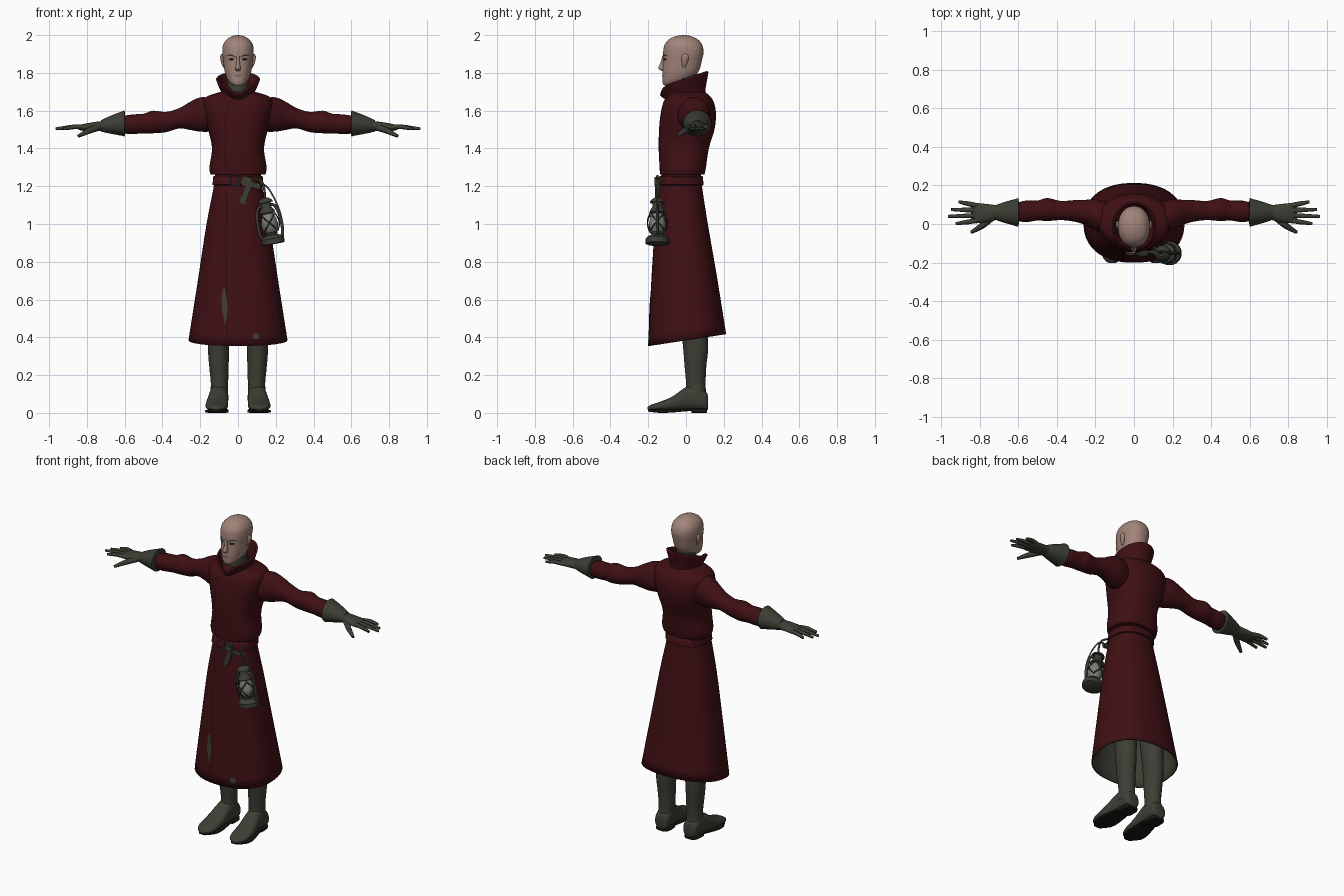
import bpy, bmesh, math
from mathutils import Vector
from mathutils.bvhtree import BVHTree

if "Cube" in bpy.data.objects:
    bpy.data.objects.remove(bpy.data.objects["Cube"])


def material(name, r, g, b):
    m = bpy.data.materials.new(name)
    m.use_nodes = True
    m.diffuse_color = (r, g, b, 1)
    bsdf = m.node_tree.nodes["Principled BSDF"]
    bsdf.inputs["Base Color"].default_value = (r, g, b, 1)
    bsdf.inputs["Roughness"].default_value = 0.8
    return m


RED = material("dark red cloth", .05, .005, .007)
SEAM = material("seam shadow", .02, .002, .003)
GREEN = material("grey green leather", .046, .048, .034)
HAIR = material("dark hair", .036, .038, .028)
SKIN = material("skin", .36, .23, .19)
LIP = material("lips", .22, .12, .10)
BLACK = material("black", .008, .008, .007)
METAL = material("dull metal", .10, .10, .09)
GLASS = material("lantern glass", .20, .20, .185)


def finish(ob, mats, mirror=False, thick=0, angle=50):
    ob.data.materials.clear()
    for m in mats:
        ob.data.materials.append(m)
    if thick:
        s = ob.modifiers.new("thickness", "SOLIDIFY")
        s.thickness, s.offset, s.material_offset = thick, -1, len(mats) - 1
    if mirror:
        ob.modifiers.new("mirror", "MIRROR")
    bpy.ops.object.select_all(action="DESELECT")
    ob.select_set(True)
    bpy.context.view_layer.objects.active = ob
    bpy.ops.object.shade_smooth_by_angle(angle=math.radians(angle))
    return ob


def from_bmesh(name, bm):
    me = bpy.data.meshes.new(name)
    bm.to_mesh(me)
    bm.free()
    ob = bpy.data.objects.new(name, me)
    bpy.context.collection.objects.link(ob)
    return ob


def spline(rows, steps):
    """Catmull-Rom through the rows."""
    out = []
    for i in range(len(rows) - 1):
        quad = [rows[max(0, i - 1)], rows[i], rows[i + 1], rows[min(len(rows) - 1, i + 2)]]
        for k in range(steps):
            t = k / steps
            out.append([b + .5 * t * (c - a + t * (2 * a - 5 * b + 4 * c - d + t * (3 * (b - c) + d - a)))
                        for a, b, c, d in zip(*quad)])
    return out + [list(rows[-1])]


def loft(name, rings, mats, axis="z", p=2, seg=32, steps=4, caps=True, rule=None, warp=None, **kw):
    """Rings are (position on axis, centre a, centre b, radius a, radius b)."""
    bm = bmesh.new()
    loops = []
    for pos, a, b, ra, rb in spline(rings, steps):
        loop = []
        for i in range(seg):
            c, s = (f(2 * math.pi * (i + .5) / seg) for f in (math.cos, math.sin))
            u = a + ra * math.copysign(abs(c) ** (2 / p), c)
            v = b + rb * math.copysign(abs(s) ** (2 / p), s)
            co = Vector({"z": (u, v, pos), "x": (pos, u, v), "y": (u, pos, v)}[axis])
            loop.append(bm.verts.new(warp(co) if warp else co))
        loops.append(loop)
    for l0, l1 in zip(loops, loops[1:]):
        for i in range(seg):
            j = (i + 1) % seg
            bm.faces.new((l0[i], l0[j], l1[j], l1[i]))
    if caps:
        bm.faces.new(loops[0])
        bm.faces.new(loops[-1])
        bmesh.ops.recalc_face_normals(bm, faces=bm.faces)
    elif rings[0][0] > rings[-1][0]:
        bmesh.ops.reverse_faces(bm, faces=bm.faces)
    if rule:
        for f in bm.faces:
            f.material_index = rule(f.calc_center_median())
    return finish(from_bmesh(name, bm), mats, **kw)


def tube(name, pts, mat, radius=.004, radii=None, cyclic=False, **kw):
    cu = bpy.data.curves.new(name, "CURVE")
    cu.dimensions, cu.bevel_depth, cu.bevel_resolution, cu.use_fill_caps = "3D", radius, 2, True
    sp = cu.splines.new("POLY")
    rows = [tuple(q) + (r,) for q, r in zip(pts, radii or [1] * len(pts))]
    rows = rows if cyclic else spline(rows, 3)
    sp.points.add(len(rows) - 1)
    for q, row in zip(sp.points, rows):
        q.co, q.radius = (*row[:3], 1), row[3]
    sp.use_cyclic_u = cyclic
    ob = bpy.data.objects.new(name, cu)
    bpy.context.collection.objects.link(ob)
    bpy.ops.object.select_all(action="DESELECT")
    ob.select_set(True)
    bpy.context.view_layer.objects.active = ob
    bpy.ops.object.convert(target="MESH")
    return finish(bpy.context.object, [mat], **kw)


def plate(name, target, edge_a, edge_b, mat, lift=.003, n=12, **kw):
    """Thin strip between two xz lines, pressed onto the front of the target."""
    bm0 = bmesh.new()
    bm0.from_mesh(target.data)
    tree = BVHTree.FromBMesh(bm0)
    bm = bmesh.new()
    rows = []
    for (xa, za), (xb, zb) in zip(spline(edge_a, n), spline(edge_b, n)):
        row = []
        for k in range(4):
            x, z = xa + (xb - xa) * k / 3, za + (zb - za) * k / 3
            hit = tree.ray_cast(Vector((x, -2, z)), Vector((0, 1, 0)))[0]
            row.append(bm.verts.new((x, (hit.y if hit else -.1) - lift, z)))
        rows.append(row)
    for r0, r1 in zip(rows, rows[1:]):
        for k in range(3):
            bm.faces.new((r0[k], r0[k + 1], r1[k + 1], r1[k]))
    bm0.free()
    bmesh.ops.recalc_face_normals(bm, faces=bm.faces)
    return finish(from_bmesh(name, bm), [mat], **kw)


def box(name, loc, size, mat, rot=(0, 0, 0)):
    bm = bmesh.new()
    bmesh.ops.create_cube(bm, size=1)
    bmesh.ops.scale(bm, vec=size, verts=bm.verts)
    bmesh.ops.bevel(bm, geom=bm.edges[:], offset=min(size) * .25, segments=2, affect="EDGES")
    ob = finish(from_bmesh(name, bm), [mat])
    ob.location, ob.rotation_euler = loc, rot
    return ob


# Coat skirt with green lining and a hem that drops at the front
def hem(co):
    return co + Vector((0, 0, .15 * co.y * (1.265 - co.z) / .88))


skirt = loft("coat_skirt", [(.385, 0, .006, .262, .207), (.7, 0, -.01, .213, .175), (1, 0, -.025, .167, .14),
             (1.19, 0, -.031, .13, .117), (1.265, 0, -.025, .122, .104)], [RED, GREEN], p=2.3, seg=48,
             caps=False, warp=hem, thick=.008)
plate("skirt_front_seam", skirt, [(-.062, 1.18), (-.066, .8), (-.06, .37)], [(-.057, 1.18), (-.061, .8), (-.055, .37)], SEAM)
plate("skirt_tear", skirt, [(-.078, .66), (-.088, .57), (-.068, .47)], [(-.07, .66), (-.056, .57), (-.064, .47)], GREEN, .005)
plate("hem_patch", skirt, [(.08, .42), (.08, .39)], [(.112, .42), (.112, .39)], GREEN)

# Coat bodice with worn underarm panels
def underarm(c):
    return int(abs(c.x) > .12 and 1.45 < c.z < 1.56 and c.y < .06)


bodice = loft("coat_bodice", [(1.262, 0, -.02, .145, .118), (1.3, 0, -.017, .152, .123), (1.4, 0, -.012, .138, .133),
              (1.5, 0, .004, .158, .147), (1.58, 0, .012, .178, .147), (1.64, 0, .014, .185, .135),
              (1.675, 0, .014, .165, .115), (1.7, 0, .01, .09, .09)], [RED, GREEN], p=2.3, seg=48, rule=underarm)
plate("bodice_seam", bodice, [(-.066, 1.28), (-.07, 1.5), (-.06, 1.62), (-.01, 1.68)],
      [(-.061, 1.28), (-.065, 1.5), (-.055, 1.62), (-.005, 1.68)], SEAM)


# Standing collar, high at the back and notched at the front
def collar_shape(co):
    t = max(0, (co.z - 1.64) / .125)
    notch = max(0, 1 - abs(co.x) / .065) * .05 if co.y < 0 else 0
    return co + Vector((0, 0, t * (.32 * co.y - notch)))


loft("coat_collar", [(1.63, 0, 0, .1, .115), (1.69, 0, -.004, .088, .108), (1.735, 0, -.008, .104, .12),
     (1.768, 0, -.009, .116, .129)], [RED], caps=False, warp=collar_shape, thick=.012)

# Sleeves
loft("sleeves", [(.1, .02, 1.575, .085, .085), (.19, .045, 1.58, .082, .092), (.25, .06, 1.573, .066, .076),
     (.31, .068, 1.56, .056, .054), (.38, .07, 1.54, .05, .054), (.45, .075, 1.54, .06, .06),
     (.5, .07, 1.532, .052, .052), (.56, .066, 1.528, .056, .052), (.62, .062, 1.525, .045, .045)],
     [RED, GREEN], axis="x", rule=lambda c: int(c.x < .24 and c.z < 1.555 and c.y < .07), mirror=True)

# Gloves: flared cuff, palm and fingers
loft("glove_cuffs", [(.598, .06, 1.532, .05, .045), (.6, .06, 1.532, .072, .068), (.61, .06, 1.532, .072, .066),
     (.68, .06, 1.525, .052, .046), (.725, .06, 1.519, .036, .03)], [GREEN], axis="x", steps=2, mirror=True)
loft("glove_palms", [(.7, .06, 1.519, .036, .028), (.76, .057, 1.516, .047, .024), (.82, .056, 1.511, .053, .018),
     (.845, .056, 1.508, .045, .009)], [GREEN], axis="x", seg=20, mirror=True)
for label, y0, y1, tip in (("little", .095, .115, .91), ("ring", .07, .075, .95),
                           ("middle", .045, .04, .965), ("index", .02, .002, .925)):
    tube(label + "_fingers", [(.81, y0, 1.512), (.86, (y0 + y1) / 2, 1.515), (tip, y1, 1.504)], GREEN, .0125,
         [1, 1, .6], mirror=True)
tube("thumbs", [(.735, .035, 1.512), (.79, -.01, 1.493), (.845, -.043, 1.465)], GREEN, .016, [1.1, 1, .55], mirror=True)

# Boots: shaft, foot, sole and heel
loft("boot_shafts", [(.07, .102, .052, .05, .058), (.15, .098, .052, .046, .052), (.25, .101, .05, .052, .058),
     (.36, .103, .05, .057, .067), (.7, .095, .03, .07, .08)], [GREEN], mirror=True)
loft("boot_feet", [(.116, .1, .055, .03, .035), (.105, .1, .062, .044, .05), (.05, .101, .08, .05, .066),
     (0, .104, .075, .051, .062), (-.07, .11, .05, .058, .038), (-.14, .113, .035, .058, .023),
     (-.185, .113, .028, .042, .015), (-.203, .113, .024, .015, .006)], [GREEN], axis="y", p=2.4, mirror=True)
loft("boot_soles", [(.112, .1, .012, .03, .011), (.09, .1, .012, .046, .012), (.03, .102, .012, .046, .012),
     (.025, .102, .017, .044, .007), (-.07, .11, .01, .06, .008), (-.14, .113, .009, .058, .009),
     (-.2, .113, .013, .022, .006)], [BLACK], axis="y", p=5, steps=2, mirror=True)

# Neck, head and hair
loft("neck", [(1.62, 0, 0, .065, .065), (1.7, 0, -.008, .056, .062), (1.8, 0, .0, .056, .06)], [GREEN])


def hairline(c):
    edge = -.012 if c.z < 1.835 else -.048
    return int(c.y > edge or c.z > 1.938 + .25 * abs(abs(c.x) - .035) * (abs(c.x) < .035) * -1 + .006)


head = loft("head", [(1.733, 0, -.09, .022, .026), (1.745, 0, -.075, .04, .048), (1.77, 0, -.045, .058, .08),
            (1.81, 0, -.028, .071, .096), (1.86, 0, -.019, .078, .102), (1.91, 0, -.014, .083, .107),
            (1.95, 0, -.014, .078, .099), (1.98, 0, -.014, .057, .073), (1.996, 0, -.014, .026, .034),
            (2, 0, -.014, .003, .004)], [SKIN, HAIR], p=2.15, seg=64, steps=5, rule=hairline)
loft("nose", [(1.892, 0, -.116, .008, .008), (1.85, 0, -.122, .01, .015), (1.825, 0, -.125, .015, .022),
     (1.81, 0, -.117, .012, .01)], [SKIN], seg=16)
loft("ears", [(1.828, .074, -.012, .004, .006), (1.85, .08, -.008, .008, .014), (1.885, .086, -.004, .009, .019),
     (1.9, .084, -.004, .004, .008)], [SKIN], seg=16, mirror=True)
plate("eyes", head, [(.02, 1.872), (.034, 1.879), (.05, 1.873)], [(.02, 1.869), (.034, 1.865), (.05, 1.869)], BLACK, .002, mirror=True)
plate("eyebrows", head, [(.012, 1.884), (.035, 1.898), (.06, 1.892)], [(.012, 1.878), (.035, 1.89), (.06, 1.889)], HAIR, .003, mirror=True)
plate("mouth", head, [(-.026, 1.785), (0, 1.791), (.026, 1.785)], [(-.026, 1.783), (0, 1.779), (.026, 1.783)], LIP, .002)

# Belt, buckle, knot and hanging ends
loft("belt", [(1.205, 0, -.029, .13, .118), (1.208, 0, -.029, .135, .122), (1.25, 0, -.027, .132, .117),
     (1.254, 0, -.027, .126, .112)], [RED, GREEN], p=2.3, steps=1, seg=48, rule=lambda c: int(c.y < -.06))
tube("buckle", [(-.04, -.156, 1.205), (.004, -.156, 1.205), (.004, -.15, 1.257), (-.04, -.15, 1.257)], METAL, .005, cyclic=True)
box("belt_knot", (.045, -.152, 1.225), (.06, .03, .052), GREEN, (0, .3, 0))
box("belt_end_long", (.04, -.156, 1.16), (.034, .014, .11), GREEN, (0, .35, 0))
box("belt_end_short", (.085, -.145, 1.205), (.07, .014, .03), GREEN, (0, .25, .2))


# Lantern, tilted and hung from the belt
def hang(ob):
    ob.location, ob.rotation_euler = (.188, -.152, .893), (0, -.19, 0)


def lantern_loft(name, profile, mat):
    hang(loft(name, [(z, 0, 0, r, r) for z, r in profile], [mat], seg=24, steps=1, angle=35))


lantern_loft("lantern_base", [(0, .052), (.004, .062), (.03, .062), (.042, .05), (.05, .03), (.062, .034), (.066, .028)], GREEN)
lantern_loft("lantern_glass", [(.062, .028), (.085, .042), (.11, .045), (.14, .038), (.168, .027)], GLASS)
lantern_loft("lantern_cap", [(.164, .034), (.17, .042), (.185, .036), (.2, .026), (.222, .026), (.224, .04), (.235, .036), (.25, .016)], GREEN)
for i in range(4):
    a = math.pi / 2 * i
    c, s = math.cos(a), math.sin(a)
    if i % 2 == 0:
        hang(tube("lantern_side_tube", [(c * .05, 0, .03), (c * .062, 0, .07), (c * .06, 0, .15), (c * .045, 0, .2),
                  (c * .02, 0, .21)], GREEN, .008))
    for d in (-1, 1):
        hang(tube("lantern_guard_wire", [(.052 * math.cos(a + d * k), .052 * math.sin(a + d * k), .115 + .06 * k)
                  for k in (-.8, -.4, 0, .4, .8)], GREEN, .0035))
tube("lantern_handle", [(.115, -.14, 1.215), (.15, -.14, 1.2), (.185, -.15, 1.15), (.22, -.154, 1.07), (.238, -.154, .99),
     (.24, -.152, .93)], METAL, .0045)
tube("lantern_hook", [(.1, -.115, 1.235), (.125, -.145, 1.225), (.14, -.15, 1.18), (.142, -.152, 1.13)], GREEN, .006)
